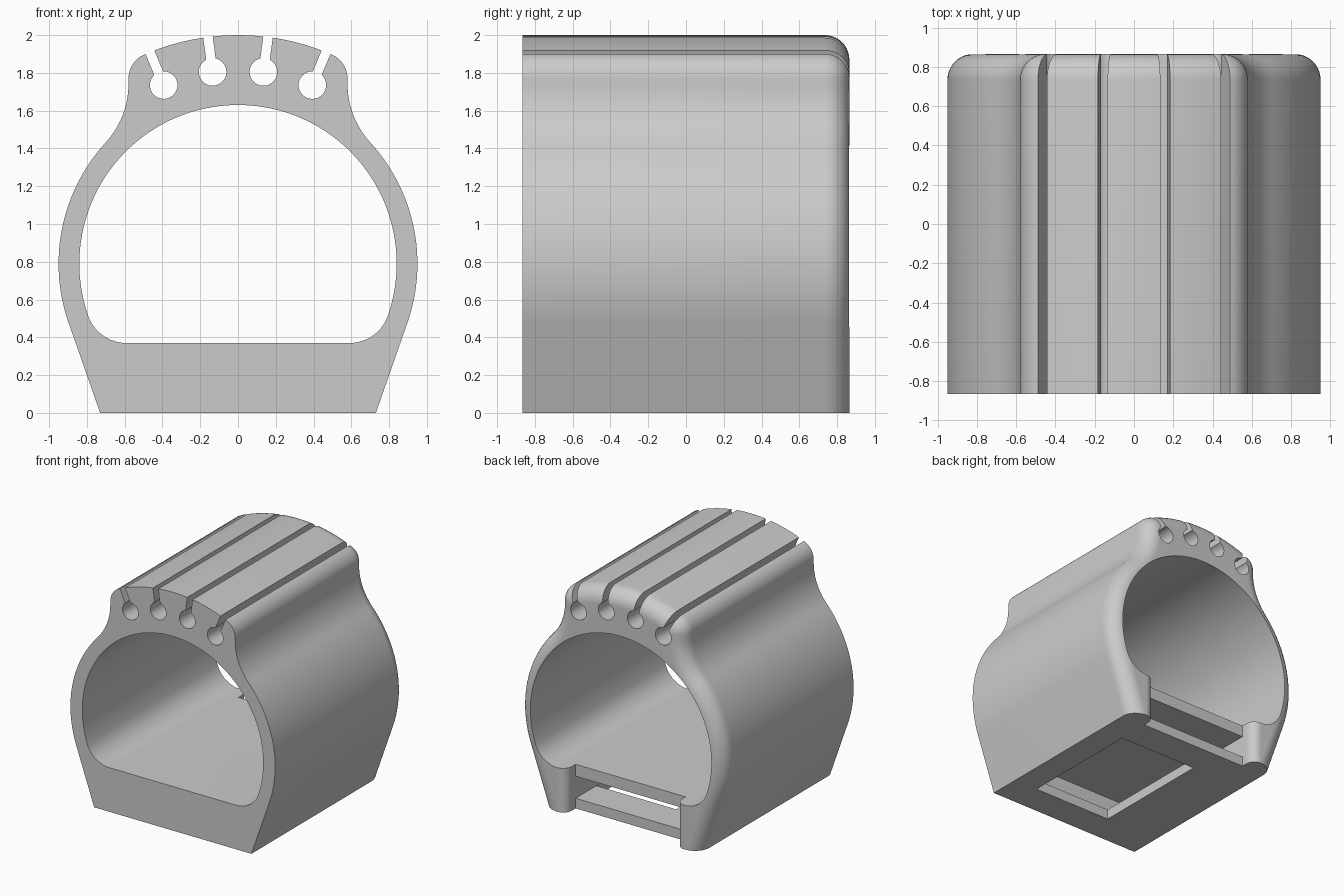
import bpy, bmesh
from math import sin, cos, pi, sqrt, atan2, acos, radians
from mathutils import Vector

cube = bpy.data.objects.get("Cube")
if cube:
    bpy.data.objects.remove(cube, do_unlink=True)

BACK = 0.865      # half depth along y
FILLET = 0.13     # rounded rear rim
CZ = 0.79         # height of the bore centre
R_OUT, R_IN = 0.95, 0.84
FLOOR = 0.37

grey = bpy.data.materials.new("grey plastic")
grey.use_nodes = True
grey.diffuse_color = (0.6, 0.6, 0.6, 1)
grey.node_tree.nodes["Principled BSDF"].inputs["Base Color"].default_value = (0.6, 0.6, 0.6, 1)


def loft(name, loops):
    """Closed solid through matching loops of 3D points."""
    bm = bmesh.new()
    rings = [[bm.verts.new(p) for p in loop] for loop in loops]
    n = len(rings[0])
    for a, b in zip(rings, rings[1:]):
        for i in range(n):
            j = (i + 1) % n
            bm.faces.new((a[i], a[j], b[j], b[i]))
    bm.faces.new(rings[0])
    bm.faces.new(rings[-1])
    bmesh.ops.recalc_face_normals(bm, faces=bm.faces)
    mesh = bpy.data.meshes.new(name)
    bm.to_mesh(mesh)
    bm.free()
    mesh.materials.append(grey)
    obj = bpy.data.objects.new(name, mesh)
    bpy.context.collection.objects.link(obj)
    return obj


def along_y(name, pts, lo, hi):
    return loft(name, [[(x, y, z) for x, z in pts] for y in (lo, hi)])


def along_z(name, pts, lo, hi):
    return loft(name, [[(x, y, z) for x, y in pts] for z in (lo, hi)])


def rect(x0, x1, y0, y1):
    return [(x0, y0), (x1, y0), (x1, y1), (x0, y1)]


def arc(cx, cz, r, a0, a1, n):
    """Points with their radial directions."""
    out = []
    for i in range(n + 1):
        a = a0 + (a1 - a0) * i / n
        d = Vector((cos(a), sin(a)))
        out.append((Vector((cx, cz)) + d * r, d))
    return out


def mirrored(half):
    return half + [(-x, z) for x, z in reversed(half) if abs(x) > 1e-4]


# Outer half profile: sloped foot, round side, concave neck, shoulder, crown
foot = Vector((0.73, 0))
to_foot = foot - Vector((0, CZ))
a_foot = atan2(to_foot.y, to_foot.x) + acos(R_OUT / to_foot.length)
neck_x, neck_r = 0.58, 0.456
neck_z = CZ + sqrt((R_OUT + neck_r) ** 2 - (neck_x + neck_r) ** 2)
a_neck = atan2(neck_z - CZ, neck_x + neck_r)
crown_r, crown_z, shoulder_r = 1.25, 0.75, 0.14
sx = neck_x - shoulder_r
sz = crown_z + sqrt((crown_r - shoulder_r) ** 2 - sx ** 2)
a_sh = atan2(sz - crown_z, sx)

half = arc(0, CZ, R_OUT, a_foot, a_neck, 30)
neck = arc(neck_x + neck_r, neck_z, neck_r, pi + a_neck, pi, 12)
half += [(p, -d) for p, d in neck[1:]]
half += arc(sx, sz, shoulder_r, 0, a_sh, 12)
half += arc(0, crown_z, crown_r, a_sh, pi / 2, 10)[1:]


def outline(offset, y):
    pts = [(foot.x - offset / cos(a_foot), 0)]
    pts += [tuple(p - d * offset) for p, d in half]
    return [(x, y, z) for x, z in mirrored(pts)]


# Body with a rounded rear rim
sections = [outline(0, -BACK)]
for i in range(11):
    t = pi / 2 * i / 10
    sections.append(outline(FILLET * (1 - cos(t)), BACK - FILLET + FILLET * sin(t)))
body = loft("holder_body", sections)
cutters = []

# Main bore with a flat floor and rounded corners
cr = 0.216
cx, cz = 0.59, FLOOR + cr
a_c = atan2(cz - CZ, cx)
bore = arc(cx, cz, cr, -pi / 2, a_c, 12) + arc(0, CZ, R_IN, a_c, pi / 2, 36)[1:]
cutters.append(along_y("bore_cutter", mirrored([tuple(p) for p, d in bore]), -1, 1))

# Four keyhole cable channels, radial to the bore
for deg in (-22.6, -7.55, 7.55, 22.6):
    a = pi / 2 - radians(deg)
    out = Vector((cos(a), sin(a)))
    side = Vector((-out.y, out.x))
    centre = Vector((0, CZ)) + out * 1.024
    gap = 0.35
    key = [p for p, d in arc(centre.x, centre.y, 0.073, a + gap, a + 2 * pi - gap, 28)]
    w = 0.073 * sin(gap)
    key += [centre + out * 0.4 - side * w, centre + out * 0.4 + side * w]
    cutters.append(along_y("channel_cutter", [tuple(p) for p in key], -1, 1))

# Rear recess between two rounded posts
post_x, post_r = 0.51, 0.08
edge = [(post_x, BACK - FILLET)]
edge += [tuple(p) for p, d in arc(post_x + post_r, BACK - post_r, post_r, pi, pi / 2, 8)]
edge.append((post_x + post_r, 1))
cutters.append(along_z("recess_cutter", mirrored(edge), -0.1, 0.42))

# Tray cavity inside the base, and the window under it
cutters.append(along_z("tray_cutter", rect(-post_x, post_x, -0.7, 0.8), 0.085, 0.27))
cutters.append(along_z("window_cutter", rect(-0.23, post_x - 0.002, -0.6, 0.46), -0.1, 0.15))

bpy.ops.object.select_all(action='DESELECT')
bpy.context.view_layer.objects.active = body
body.select_set(True)
for cutter in cutters:
    cutter.hide_render = True
    mod = body.modifiers.new("cut", 'BOOLEAN')
    mod.operation = 'DIFFERENCE'
    mod.solver = 'EXACT'
    mod.object = cutter
    bpy.ops.object.modifier_apply(modifier=mod.name)
    bpy.data.objects.remove(cutter, do_unlink=True)

bpy.ops.object.shade_smooth_by_angle(angle=radians(30))
